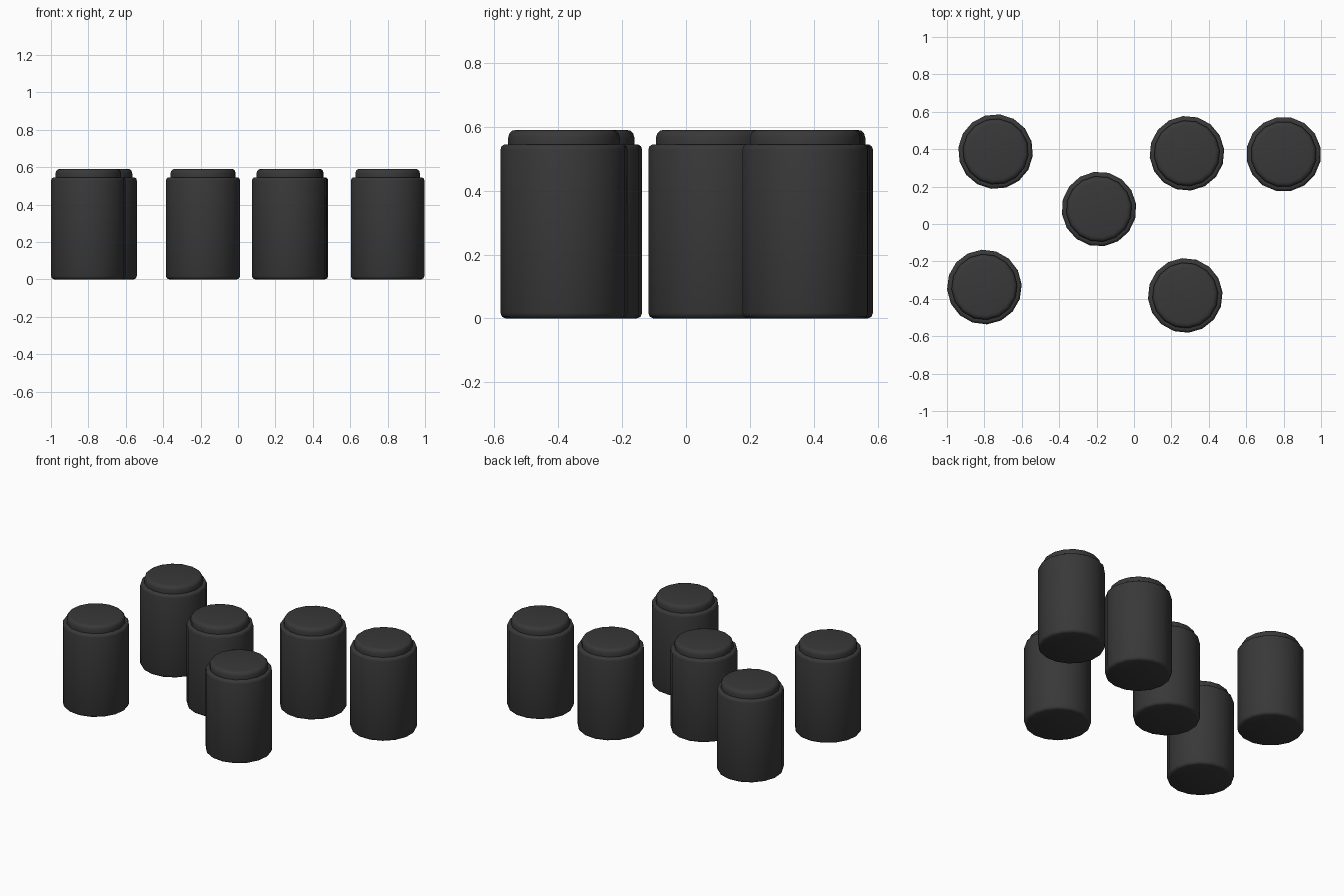
import bpy, bmesh
from math import radians
from mathutils import Matrix

cube = bpy.data.objects.get("Cube")
if cube:
    bpy.data.objects.remove(cube, do_unlink=True)

SIDES = 16

mat = bpy.data.materials.new("charcoal")
mat.use_nodes = True
colour = (0.04, 0.04, 0.04, 1)
mat.diffuse_color = colour
mat.node_tree.nodes["Principled BSDF"].inputs["Base Color"].default_value = colour

# Half profile of a canister: rounded base, body, shoulder and lid (radius, height)
profile = [(0, 0), (0.183, 0), (0.195, 0.005), (0.2, 0.017),
           (0.2, 0.528), (0.197, 0.539), (0.188, 0.545), (0.176, 0.545),
           (0.176, 0.566), (0.172, 0.58), (0.164, 0.588), (0.15, 0.591), (0, 0.591)]


def canister(name, x, y, turn):
    bm = bmesh.new()
    verts = [bm.verts.new((r, 0, z)) for r, z in profile]
    edges = [bm.edges.new(pair) for pair in zip(verts, verts[1:])]
    bmesh.ops.spin(bm, geom=verts + edges, cent=(0, 0, 0), axis=(0, 0, 1),
                   angle=radians(360), steps=SIDES, use_duplicate=False)
    bmesh.ops.remove_doubles(bm, verts=bm.verts[:], dist=0.0005)
    bmesh.ops.recalc_face_normals(bm, faces=bm.faces[:])
    bm.transform(Matrix.Rotation(radians(turn), 4, "Z"))
    mesh = bpy.data.meshes.new(name)
    bm.to_mesh(mesh)
    bm.free()
    mesh.materials.append(mat)
    obj = bpy.data.objects.new(name, mesh)
    obj.location = (x, y, 0)
    bpy.context.collection.objects.link(obj)
    bpy.ops.object.select_all(action="DESELECT")
    obj.select_set(True)
    bpy.context.view_layer.objects.active = obj
    bpy.ops.object.shade_smooth_by_angle(angle=radians(50))


# Six loosely scattered canisters, each turned a little differently
canister("canister_back_right", -0.74, 0.387, 16)
canister("canister_middle", -0.187, 0.08, 8)
canister("canister_front_right", -0.8, -0.337, 4)
canister("canister_back_centre", 0.283, 0.378, 6)
canister("canister_back_left", 0.8, 0.373, 11)
canister("canister_front_left", 0.274, -0.382, 5)
